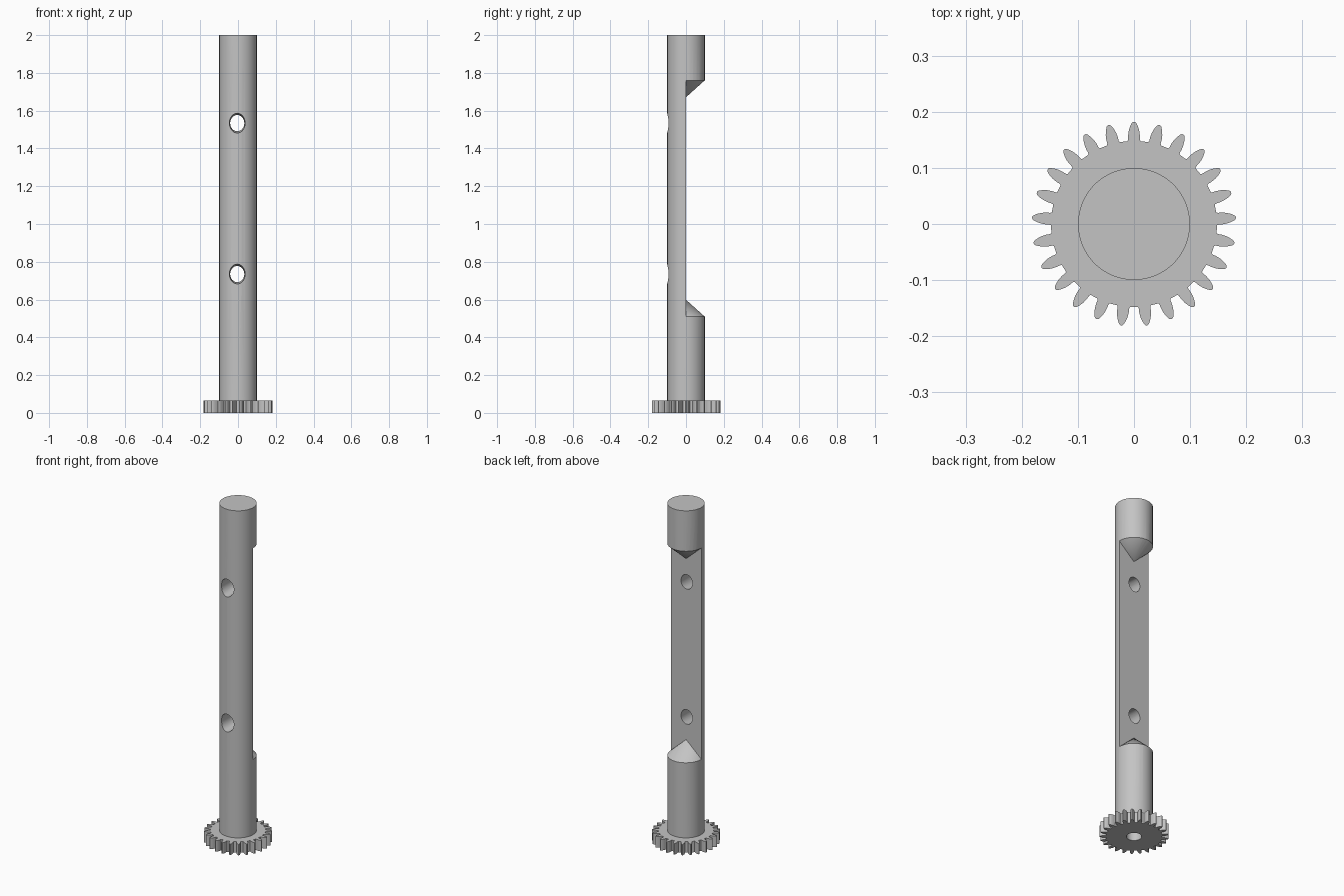
import bpy, bmesh, math

cube = bpy.data.objects.get("Cube")
if cube:
    bpy.data.objects.remove(cube, do_unlink=True)

steel = bpy.data.materials.new("grey steel")
steel.use_nodes = True
GREY = (0.55, 0.55, 0.55, 1)
steel.diffuse_color = GREY
steel.node_tree.nodes["Principled BSDF"].inputs["Base Color"].default_value = GREY

SIDES = 32
RADIUS = 0.1
GEAR_TOP = 0.065


def finish(name, bm):
    bmesh.ops.remove_doubles(bm, verts=bm.verts, dist=1e-6)
    bmesh.ops.recalc_face_normals(bm, faces=bm.faces)
    mesh = bpy.data.meshes.new(name)
    bm.to_mesh(mesh)
    bm.free()
    mesh.materials.append(steel)
    obj = bpy.data.objects.new(name, mesh)
    bpy.context.collection.objects.link(obj)
    return obj


def prism(name, bottom, top):
    """Closed solid between two matching loops of points."""
    bm = bmesh.new()
    a = [bm.verts.new(p) for p in bottom]
    b = [bm.verts.new(p) for p in top]
    bm.faces.new(a)
    bm.faces.new(b)
    for i in range(len(a)):
        j = (i + 1) % len(a)
        bm.faces.new((a[i], a[j], b[j], b[i]))
    return finish(name, bm)


def circle(radius, z, sides=SIDES):
    return [(radius * math.cos(math.tau * i / sides),
             radius * math.sin(math.tau * i / sides), z) for i in range(sides)]


def ellipse(cx, y, cz, rx, rz):
    return [(cx + rx * math.cos(math.tau * i / SIDES), y,
             cz + rz * math.sin(math.tau * i / SIDES)) for i in range(SIDES)]


def activate(obj):
    bpy.ops.object.select_all(action='DESELECT')
    obj.select_set(True)
    bpy.context.view_layer.objects.active = obj


def cut(obj, cutter):
    cutter.hide_render = True
    mod = obj.modifiers.new("cut", 'BOOLEAN')
    mod.operation = 'DIFFERENCE'
    mod.solver = 'EXACT'
    mod.object = cutter
    activate(obj)
    bpy.ops.object.modifier_apply(modifier=mod.name)
    bpy.data.objects.remove(cutter, do_unlink=True)


def half_turn_cutter(name, profile, y):
    """Revolve an (r, z) outline half a turn on the +y side and close its flat."""
    bm = bmesh.new()
    steps = SIDES // 2
    rings = []
    for s in range(steps + 1):
        a = math.pi * s / steps
        rings.append([bm.verts.new((r * math.cos(a), y + r * math.sin(a), z))
                      for r, z in profile])
    for p, q in zip(rings, rings[1:]):
        for i in range(len(profile) - 1):
            bm.faces.new((p[i], p[i + 1], q[i + 1], q[i]))
    bm.faces.new(rings[0])
    bm.faces.new(rings[-1])
    bmesh.ops.dissolve_degenerate(bm, dist=1e-6, edges=bm.edges)
    return finish(name, bm)


# Shaft with its long half-round relief and pointed ends
shaft = prism("shaft", circle(RADIUS, GEAR_TOP), circle(RADIUS, 2))
relief = [(0, 0.6), (0.15, 0.465), (0.15, 1.805), (0, 1.67)]
cut(shaft, half_turn_cutter("relief_cutter", relief, -0.001))

# Two cross holes, flaring toward the front
for z in (0.735, 1.534):
    cut(shaft, prism("hole_cutter",
                     ellipse(-0.004, -0.2, z, 0.047, 0.062),
                     ellipse(-0.004, 0.05, z, 0.035, 0.038)))

# Gear at the foot: (radius, half width) down one tooth flank
TEETH = 25
flank = [(0.148, 0.0115), (0.151, 0.0105), (0.158, 0.0105), (0.166, 0.0095),
         (0.174, 0.007), (0.18, 0.004), (0.182, 0.0015)]
tooth = [(r, -w) for r, w in flank] + [(r, w) for r, w in reversed(flank)]
outline = []
for k in range(TEETH):
    centre = math.pi / 2 + math.tau * k / TEETH
    for r, w in tooth:
        a = centre + w / r
        outline.append((r * math.cos(a), r * math.sin(a)))
gear = prism("gear", [(x, y, 0) for x, y in outline],
             [(x, y, GEAR_TOP) for x, y in outline])
cut(gear, prism("bore_cutter", circle(0.04, -0.1), circle(0.04, 0.2)))

# Smooth the round surfaces, keep the edges crisp
for obj in (shaft, gear):
    activate(obj)
    bpy.ops.object.shade_smooth_by_angle(angle=math.radians(30))
